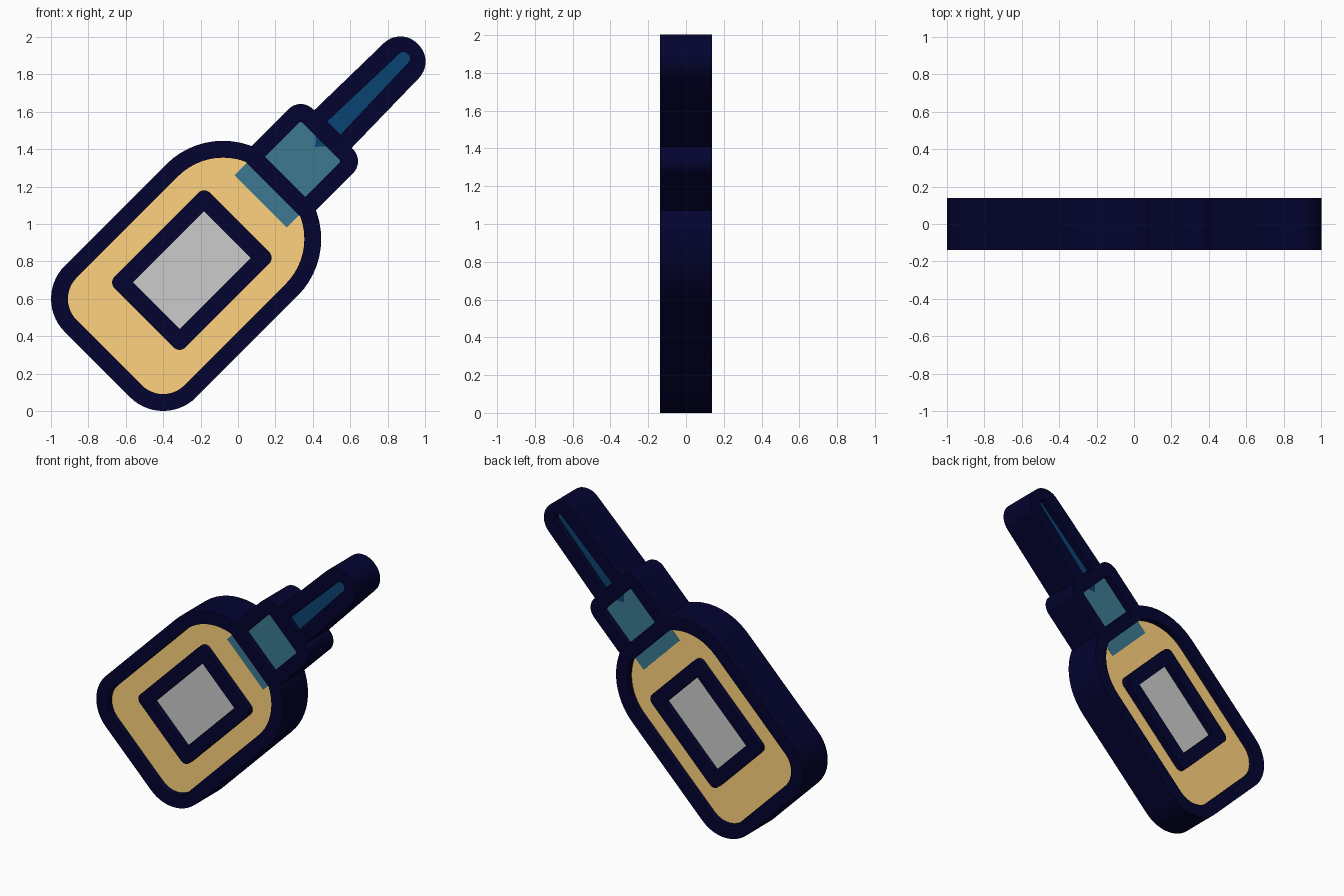
import bpy, bmesh
from math import sqrt, radians, tan, pi, sin, cos
from mathutils import Vector

if "Cube" in bpy.data.objects:
    bpy.data.objects.remove(bpy.data.objects["Cube"])


def material(name, rgb):
    m = bpy.data.materials.new(name)
    m.diffuse_color = (*rgb, 1)
    m.use_nodes = True
    m.node_tree.nodes["Principled BSDF"].inputs["Base Color"].default_value = m.diffuse_color
    return m


NAVY = material("navy", (0.001, 0.001, 0.03))
GOLD = material("gold", (1.0, 0.65, 0.21))
TEAL = material("teal", (0.045, 0.19, 0.28))
BLUE = material("blue", (0.003, 0.057, 0.17))


def fillet(corners, steps=14):
    """Round each (u, v, radius) corner of a convex outline."""
    pts = []
    for i, (u, v, r) in enumerate(corners):
        p = Vector((u, v))
        if r == 0:
            pts.append(p)
            continue
        a = (Vector(corners[i - 1][:2]) - p).normalized()
        b = (Vector(corners[(i + 1) % len(corners)][:2]) - p).normalized()
        half = a.angle(b) / 2
        d = r / tan(half)
        c = p + (a + b).normalized() * sqrt(d * d + r * r)
        start, end = p + a * d - c, p + b * d - c
        side = (end - start * start.dot(end) / (r * r)).normalized() * r
        for k in range(steps + 1):
            ang = (pi - 2 * half) * k / steps
            pts.append(c + start * cos(ang) + side * sin(ang))
    return pts


def slab(name, corners, half_depth, mat=None):
    """Extrude an outline, given along the tilted axis, through the depth."""
    bm = bmesh.new()
    s = 1 / sqrt(2)
    face = bm.faces.new([
        bm.verts.new(((p.x + p.y) * s, -half_depth, 1 + (p.x - p.y) * s))
        for p in fillet(corners)])
    ext = bmesh.ops.extrude_face_region(bm, geom=[face], use_keep_orig=True)
    moved = [g for g in ext["geom"] if isinstance(g, bmesh.types.BMVert)]
    bmesh.ops.translate(bm, verts=moved, vec=(0, 2 * half_depth, 0))
    bmesh.ops.recalc_face_normals(bm, faces=bm.faces)
    me = bpy.data.meshes.new(name)
    bm.to_mesh(me)
    bm.free()
    if mat:
        me.materials.append(mat)
    ob = bpy.data.objects.new(name, me)
    bpy.context.collection.objects.link(ob)
    return ob


def sym(u0, w0, r0, u1, w1, r1):
    """Four corners mirrored about the axis."""
    return [(u0, -w0, r0), (u0, w0, r0), (u1, w1, r1), (u1, -w1, r1)]


def activate(ob):
    bpy.ops.object.select_all(action='DESELECT')
    ob.select_set(True)
    bpy.context.view_layer.objects.active = ob


def combine(ob, other, operation):
    """Apply a boolean and remove the helper."""
    activate(ob)
    mod = ob.modifiers.new("bool", 'BOOLEAN')
    mod.operation, mod.solver, mod.object = operation, 'EXACT', other
    bpy.ops.object.modifier_apply(modifier=mod.name)
    bpy.data.objects.remove(other)


FULL, FILL, CUT = 0.138, 0.094, 0.3   # half depths: outline, inlay, cutter

GOLD_SHAPE = sym(-0.973, 0.407, 0.16, 0.294, 0.407, 0.34)
LABEL_SHAPE = sym(-0.618, 0.176, 0, -0.08, 0.176, 0)
CAP_SHAPE = sym(0.357, 0.153, 0, 0.627, 0.153, 0.015)
TIP_SHAPE = sym(0.725, 0.05, 0, 1.285, 0.033, 0.03)

# Dark outline: body, cap and nozzle merged, with a pocket for each inlay
outline = slab("bottle_outline", sym(-1.063, 0.497, 0.25, 0.384, 0.497, 0.43),
               FULL, NAVY)
combine(outline, slab("cutter", GOLD_SHAPE, CUT, NAVY), 'DIFFERENCE')
combine(outline, slab("cap", sym(0.264, 0.243, 0, 0.717, 0.243, 0.09),
                      FULL, NAVY), 'UNION')
combine(outline, slab("nozzle", sym(0.66, 0.143, 0, 1.36, 0.13, 0.127),
                      FULL, NAVY), 'UNION')
combine(outline, slab("cutter", CAP_SHAPE, CUT, NAVY), 'DIFFERENCE')
combine(outline, slab("cutter", TIP_SHAPE, CUT, NAVY), 'DIFFERENCE')

# Label frame
frame = slab("label_frame", sym(-0.71, 0.268, 0.045, 0.012, 0.268, 0.045),
             FULL, NAVY)
combine(frame, slab("cutter", LABEL_SHAPE, CUT, NAVY), 'DIFFERENCE')

# Recessed colour inlays, seen from front and back
slab("body_fill", GOLD_SHAPE, FILL, GOLD)
slab("label", LABEL_SHAPE, FILL + 0.001)
slab("collar_band", sym(0.172, 0.198, 0, 0.264, 0.198, 0), FILL + 0.001, TEAL)
slab("cap_fill", CAP_SHAPE, FILL, TEAL)
slab("cap_shadow", [(0.584, 0, 0), (0.6265, 0.042, 0), (0.6265, -0.042, 0)],
     FILL + 0.001, BLUE)
slab("nozzle_fill", TIP_SHAPE, FILL, BLUE)

for ob in list(bpy.context.collection.objects):
    activate(ob)
    bpy.ops.object.shade_smooth_by_angle(angle=radians(30))
